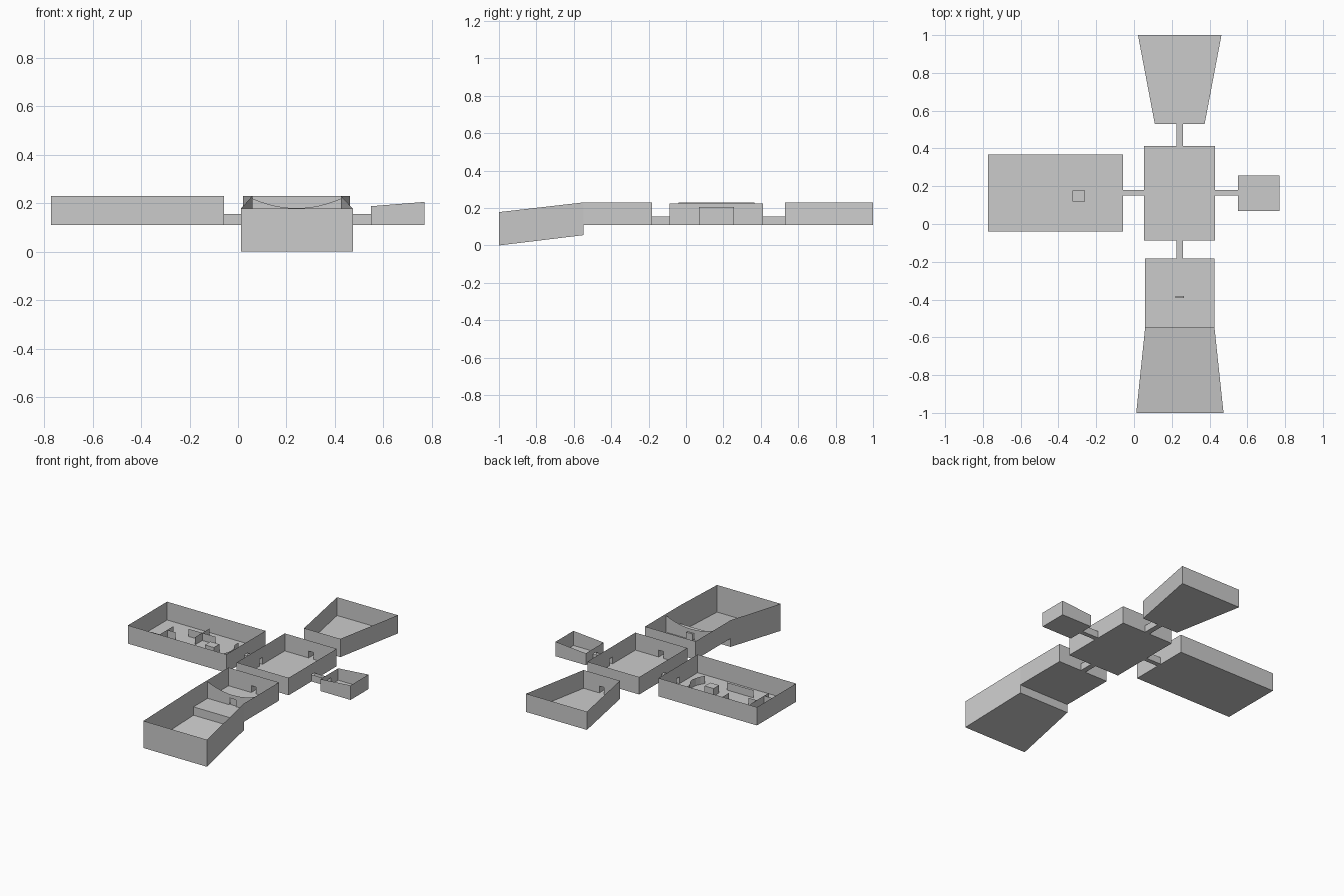
import bpy, bmesh
from mathutils import Vector

if "Cube" in bpy.data.objects:
    bpy.data.objects.remove(bpy.data.objects["Cube"])

F, T, DOOR = 0.11, 0.23, 0.155   # floor, wall top, doorway top


def finish(name, bm):
    bmesh.ops.remove_doubles(bm, verts=bm.verts, dist=1e-5)
    me = bpy.data.meshes.new(name)
    bm.to_mesh(me)
    bm.free()
    ob = bpy.data.objects.new(name, me)
    bpy.context.collection.objects.link(ob)
    return ob


def face(bm, pts):
    return bm.faces.new([bm.verts.new(p) for p in pts])


def room(name, plan, floor=F, top=T, doors={}, skip=()):
    """Open-topped room of thin walls. plan is counter-clockwise; floor and top
    are heights or functions of (x, y); doors maps a wall index to a span."""
    fz = floor if callable(floor) else lambda x, y: floor
    tz = top if callable(top) else lambda x, y: top
    bm = bmesh.new()
    face(bm, [(x, y, fz(x, y)) for x, y in plan])
    for i, p in enumerate(plan):
        q = plan[(i + 1) % len(plan)]
        if i in skip:
            continue
        pts = [(*p, fz(*p))]
        if i in doors:
            axis = 0 if abs(q[0] - p[0]) > abs(q[1] - p[1]) else 1
            a, b = sorted(doors[i], reverse=q[axis] < p[axis])
            for v, z in ((a, F), (a, DOOR), (b, DOOR), (b, F)):
                t = (v - p[axis]) / (q[axis] - p[axis])
                c = Vector(p).lerp(Vector(q), t)
                pts.append((c.x, c.y, z))
        pts += [(*q, fz(*q)), (*q, tz(*q)), (*p, tz(*p))]
        face(bm, pts)
    return finish(name, bm)


def rect(x0, x1, y0, y1):
    return [(x0, y0), (x1, y0), (x1, y1), (x0, y1)]


def screens(name, paths, height=0.05):
    """Thin upright partitions along plan paths."""
    bm = bmesh.new()
    for path in paths:
        for p, q in zip(path, path[1:]):
            face(bm, [(*p, F), (*q, F), (*q, F + height), (*p, F + height)])
    return finish(name, bm)


def block(name, x0, x1, y0, y1, height):
    bm = bmesh.new()
    bmesh.ops.create_cube(bm, size=1)
    for v in bm.verts:
        v.co = ((x0 + x1) / 2 + v.co.x * (x1 - x0),
                (y0 + y1) / 2 + v.co.y * (y1 - y0),
                F + (v.co.z + 0.5) * height)
    return finish(name, bm)


NS = (0.225, 0.26)    # doorway span on north/south walls
EW = (0.15, 0.18)     # doorway span on east/west walls

# Rooms: wall order is south, east, north, west
room("central_room", rect(0.052, 0.43, -0.088, 0.412), top=0.225,
     doors={0: NS, 1: EW, 2: NS, 3: EW})
room("west_room", rect(-0.773, -0.057, -0.04, 0.367), doors={1: EW})
room("east_room", rect(0.55, 0.77, 0.07, 0.256),
     top=lambda x, y: 0.188 + (x - 0.55) * 0.08, doors={3: EW})
room("north_room", [(0.11, 0.53), (0.374, 0.53), (0.463, 1), (0.021, 1)],
     doors={0: NS})
room("south_room", rect(0.059, 0.426, -0.547, -0.183), doors={2: NS}, skip=(0,))

# Sunken sloping hall and the step up to the south room
slope = lambda y: (y + 1) / 0.453
room("sloping_hall", [(0.012, -1), (0.474, -1), (0.426, -0.547), (0.059, -0.547)],
     floor=lambda x, y: 0.055 * slope(y),
     top=lambda x, y: 0.178 + 0.052 * slope(y), skip=(2,))
bm = bmesh.new()
face(bm, [(0.059, -0.547, 0.055), (0.426, -0.547, 0.055),
          (0.426, -0.547, F), (0.059, -0.547, F)])
finish("hall_step", bm)

# Low corridors, open at both ends
for name, plan, ends in (
        ("north_corridor", rect(*NS, 0.412, 0.53), (0, 2)),
        ("south_corridor", rect(*NS, -0.183, -0.088), (0, 2)),
        ("east_corridor", rect(0.43, 0.55, *EW), (1, 3)),
        ("west_corridor", rect(-0.057, 0.052, *EW), (1, 3))):
    room(name, plan, top=DOOR, skip=ends)

# West room furnishings
screens("cross_partition", [[(-0.435, 0.175), (-0.435, 0.325)],
                            [(-0.535, 0.25), (-0.34, 0.25)]])
screens("branched_partition", [[(-0.63, 0.035), (-0.63, 0.23)],
                               [(-0.63, 0.165), (-0.57, 0.165)],
                               [(-0.69, 0.087), (-0.63, 0.087)]])
screens("straight_partition", [[(-0.535, 0.06), (-0.34, 0.06)]])
screens("curved_partition", [[(-0.178, 0.257), (-0.18, 0.225), (-0.168, 0.2),
                              (-0.154, 0.175), (-0.148, 0.15), (-0.153, 0.115),
                              (-0.165, 0.085), (-0.18, 0.06)]])
block("crate", -0.325, -0.26, 0.12, 0.177, 0.05)

# South room: dividing wall with a sagging top edge and a doorway
bm = bmesh.new()
n = 12
x0, x1 = 0.059, 0.426
top = []
for i in range(n + 1):
    t = i / n
    top.append((x1 + (x0 - x1) * t, -0.4, 0.22 - 0.16 * t * (1 - t)))
face(bm, [(x0, -0.4, F), (0.22, -0.4, F), (0.22, -0.4, DOOR),
          (0.265, -0.4, DOOR), (0.265, -0.4, F), (x1, -0.4, F)] + top)
finish("dividing_wall", bm)
block("small_post", 0.22, 0.265, -0.393, -0.381, 0.05)
